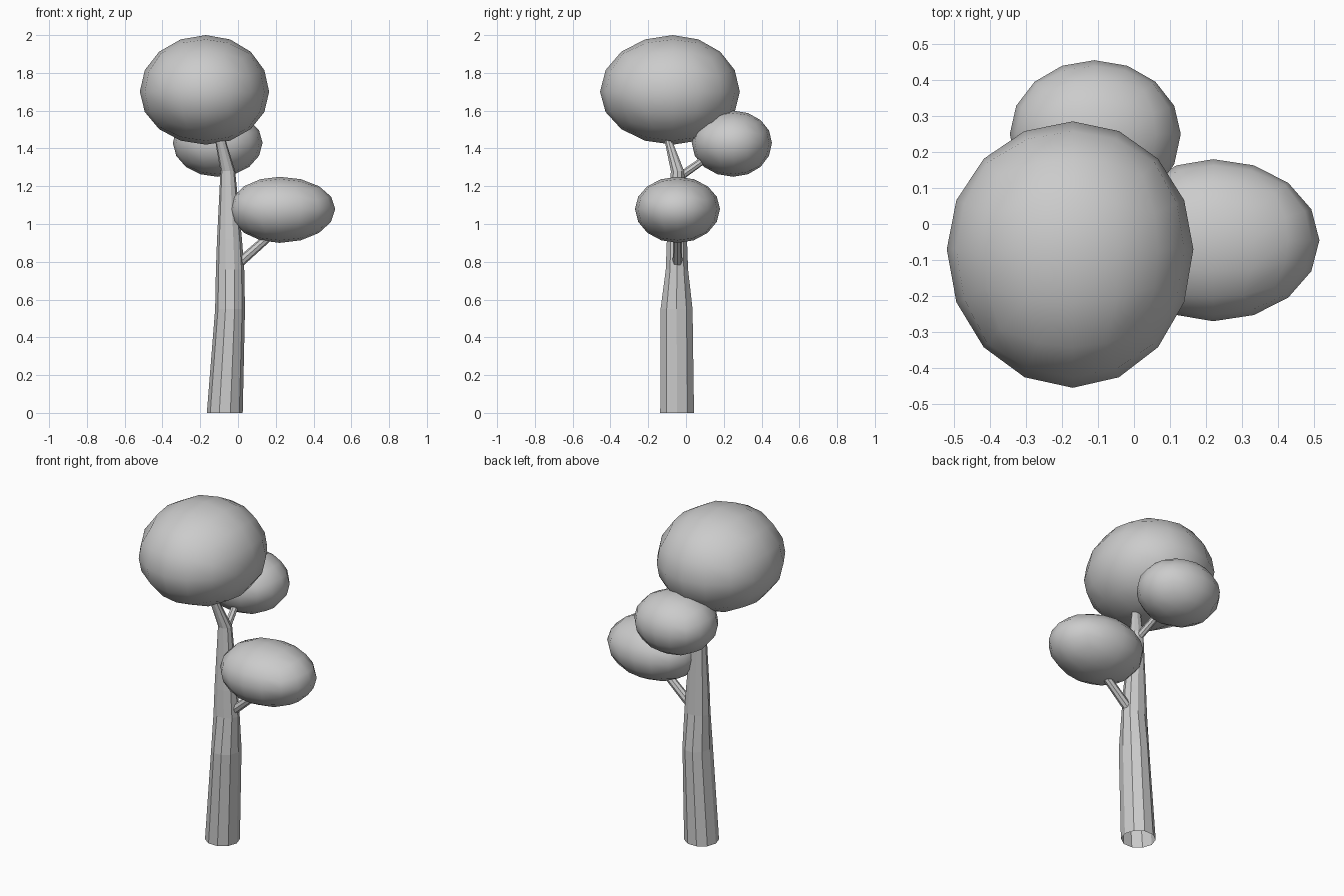
import bpy, bmesh, math
from mathutils import Vector

if "Cube" in bpy.data.objects:
    bpy.data.objects.remove(bpy.data.objects["Cube"])


def finish(bm, name, smooth):
    bmesh.ops.recalc_face_normals(bm, faces=bm.faces)
    for f in bm.faces:
        f.smooth = smooth
    mesh = bpy.data.meshes.new(name)
    bm.to_mesh(mesh)
    bm.free()
    obj = bpy.data.objects.new(name, mesh)
    bpy.context.collection.objects.link(obj)
    return obj


def skin(name, rings):
    """Join open rings of points into a faceted tube."""
    bm = bmesh.new()
    loops = [[bm.verts.new(p) for p in ring] for ring in rings]
    n = len(loops[0])
    for a, b in zip(loops, loops[1:]):
        for i in range(n):
            j = (i + 1) % n
            bm.faces.new((a[i], a[j], b[j], b[i]))
    return finish(bm, name, False)


def branch(name, start, end, r0, r1, n=8):
    start, end = Vector(start), Vector(end)
    q = (end - start).to_track_quat('Z', 'Y')
    rings = []
    for c, r in ((start, r0), (end, r1)):
        rings.append([c + q @ Vector((r * math.cos(t), r * math.sin(t), 0))
                      for t in (2 * math.pi * i / n for i in range(n))])
    return skin(name, rings)


def foliage(name, centre, low, high):
    """Rounded cube fitted to uneven extents either side of its centre."""
    bm = bmesh.new()
    bmesh.ops.create_cube(bm, size=2)
    bmesh.ops.subdivide_edges(bm, edges=bm.edges[:], cuts=3, use_grid_fill=True)
    for v in bm.verts:
        d = Vector([math.tan(c * math.pi / 4) for c in v.co]).normalized()
        v.co = [c + u * ((h - c) if u > 0 else (c - l))
                for c, u, l, h in zip(centre, d, low, high)]
    return finish(bm, name, True)


# Trunk: x, y, z, half width, half depth; open at the base
sections = [
    (-0.070, -0.047, 0.00, 0.095, 0.094),
    (-0.042, -0.050, 0.55, 0.079, 0.089),
    (-0.042, -0.048, 0.76, 0.075, 0.062),
    (-0.045, -0.048, 0.92, 0.066, 0.056),
    (-0.054, -0.045, 1.28, 0.039, 0.037),
    (-0.090, -0.090, 1.43, 0.029, 0.022),
    (-0.130, -0.120, 1.58, 0.018, 0.018),
]
skin("trunk", [[(x + rx * math.cos(t), y + ry * math.sin(t), z)
                for t in (2 * math.pi * i / 10 for i in range(10))]
               for x, y, z, rx, ry in sections])

# Side branches
branch("right_branch", (-0.01, -0.045, 0.78), (0.20, -0.045, 0.965), 0.026, 0.022)
branch("back_branch", (-0.055, -0.04, 1.245), (-0.10, 0.18, 1.40), 0.022, 0.018)

# Foliage clumps
foliage("top_foliage", (-0.17, -0.07, 1.70), (-0.52, -0.455, 1.42), (0.165, 0.285, 2.0))
foliage("right_foliage", (0.22, -0.045, 1.08), (-0.045, -0.27, 0.90), (0.515, 0.18, 1.25))
foliage("back_foliage", (-0.11, 0.25, 1.43), (-0.345, 0.03, 1.25), (0.13, 0.455, 1.60))
